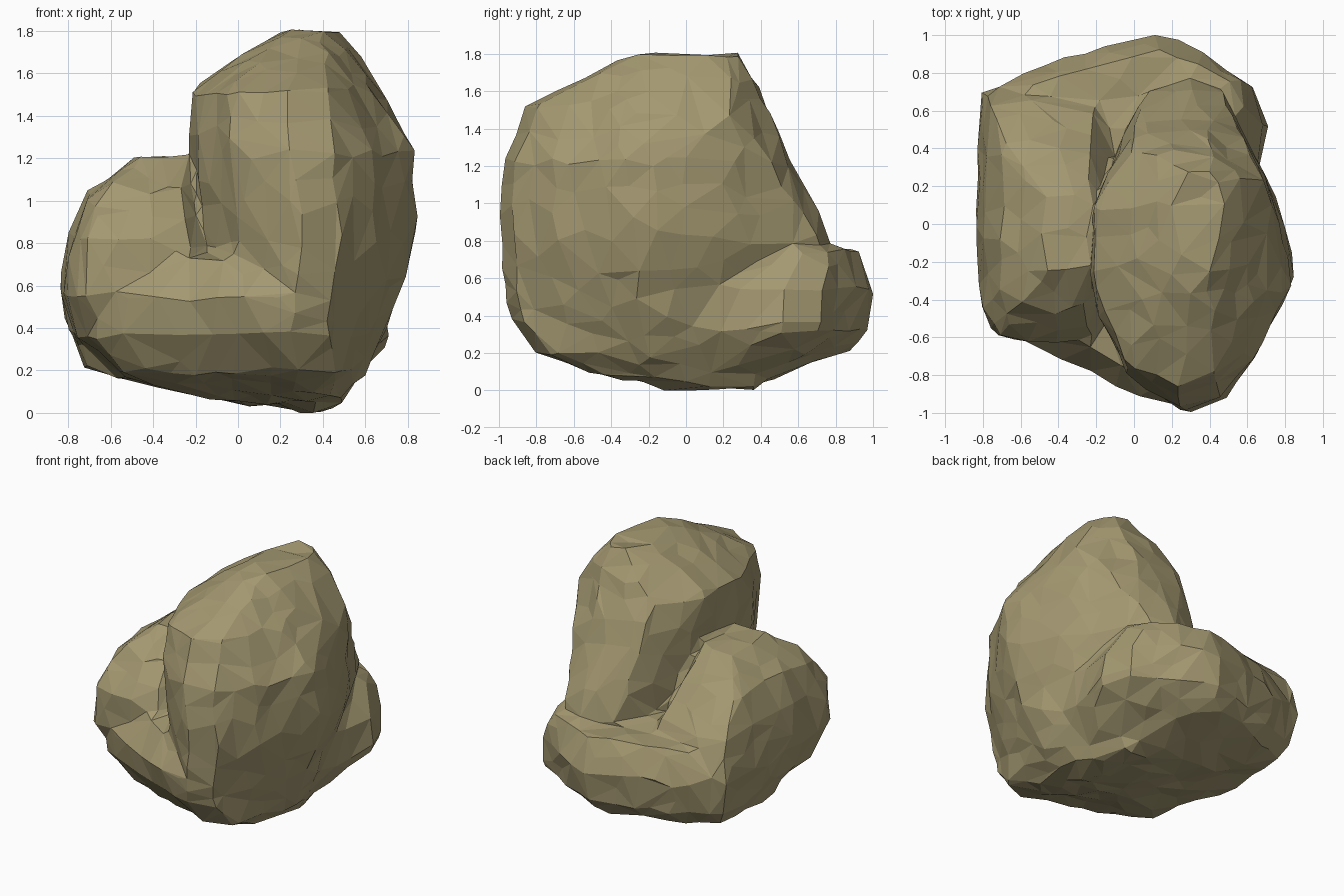
import bpy
import bmesh
from mathutils import noise

if "Cube" in bpy.data.objects:
    bpy.data.objects.remove(bpy.data.objects["Cube"])

stone = bpy.data.materials.new("sandy stone")
stone.use_nodes = True
color = (0.37, 0.315, 0.165, 1)
stone.diffuse_color = color
shader = stone.node_tree.nodes["Principled BSDF"]
shader.inputs["Base Color"].default_value = color
shader.inputs["Roughness"].default_value = 0.9

# Plan outlines seen from above, each within a square from -1 to 1
crown_plan = [(-1, 0.5), (-1, -0.15), (-0.62, -0.8), (0, -1), (0.4, -0.92),
              (0.85, -0.3), (1, 0.3), (0.95, 0.75), (0.4, 1), (-0.5, 1)]
trunk_plan = [(-1, 0.25), (-0.95, -0.35), (-0.65, -0.76), (-0.12, -1),
              (0.27, -0.92), (0.65, -0.6), (1, -0.15), (0.98, 0.05),
              (0.72, 0.38), (0.5, 0.63), (0.24, 0.92), (-0.12, 1),
              (-0.6, 0.93), (-0.8, 0.7)]
side_plan = [(-0.9, 1), (-0.95, 0.7), (-1, -0.1), (-0.92, -0.7), (-0.7, -0.95),
             (0, -1), (0.7, -0.95), (1, -0.5), (1, 0.3), (0.8, 0.9), (0, 1)]
back_plan = [(-1, 0.38), (-0.45, 0.74), (0.2, 1), (0.4, 0.9), (0.6, 0.68),
             (0.9, 0.48), (1, 0.06), (0.9, -1), (-1, -1)]
front_plan = [(-0.97, -0.13), (-0.75, -0.32), (-0.3, -0.57), (0, -0.77),
              (0.5, -1), (0.78, -0.86), (1, 0), (1, 1), (-1, 1)]

# Each lump is a stack of slices: height, x from, x to, y from, y to
crown = [
    (1.78, 0.22, 0.47, -0.28, 0.28),
    (1.66, 0.02, 0.57, -0.55, 0.34),
    (1.49, -0.22, 0.69, -0.85, 0.42),
]
trunk = [
    (1.2, -0.22, 0.83, -0.99, 0.57),
    (0.8, -0.13, 0.84, -1, 0.76),
    (0.4, -0.1, 0.71, -0.95, 0.72),
    (0.15, -0.1, 0.6, -0.74, 0.5),
    (-0.02, 0.27, 0.45, -0.1, 0.38),
]
side = [
    (1.18, -0.48, -0.21, -0.26, 0.15),
    (1.02, -0.71, -0.18, -0.46, 0.42),
    (0.8, -0.8, -0.14, -0.62, 0.66),
    (0.55, -0.84, -0.05, -0.63, 0.72),
    (0.33, -0.78, 0.1, -0.55, 0.65),
    (0.14, -0.55, 0.2, -0.42, 0.42),
]
back = [
    (0.73, -0.55, 0.56, 0.3, 0.92),
    (0.52, -0.78, 0.7, 0, 1.01),
    (0.3, -0.76, 0.69, 0, 0.97),
    (0.19, -0.72, 0.52, 0, 0.88),
    (0.02, 0, 0.45, -0.2, 0.4),
]
front = [
    (0.72, -0.35, 0.4, -0.85, -0.2),
    (0.52, -0.72, 0.5, -0.96, 0),
    (0.35, -0.7, 0.58, -0.93, 0),
    (0.17, -0.58, 0.58, -0.78, 0),
    (0.03, -0.1, 0.5, -0.35, 0.1),
]


def add_lump(bm, *stacks):
    """Wrap a convex skin around stacks of slices, each with its plan."""
    verts = []
    for plan, slices in stacks:
        for z, x0, x1, y0, y1 in slices:
            for u, v in plan:
                verts.append(bm.verts.new((
                    (x0 + x1 + u * (x1 - x0)) / 2,
                    (y0 + y1 + v * (y1 - y0)) / 2, z)))
    hull = bmesh.ops.convex_hull(bm, input=verts)
    inner = {g for g in hull["geom_interior"] if isinstance(g, bmesh.types.BMVert)}
    bmesh.ops.delete(bm, geom=list(inner), context="VERTS")


# Join the lumps into one boulder
bm = bmesh.new()
add_lump(bm, (crown_plan, crown), (trunk_plan, trunk))
add_lump(bm, (side_plan, side))
add_lump(bm, (back_plan, back))
add_lump(bm, (front_plan, front))
bmesh.ops.recalc_face_normals(bm, faces=bm.faces)
mesh = bpy.data.meshes.new("boulder")
bm.to_mesh(mesh)
bm.free()
boulder = bpy.data.objects.new("boulder", mesh)
bpy.context.collection.objects.link(boulder)
bpy.context.view_layer.objects.active = boulder
boulder.select_set(True)


def apply_modifier(kind, **settings):
    mod = boulder.modifiers.new(kind.lower(), kind)
    for key, value in settings.items():
        setattr(mod, key, value)
    bpy.ops.object.modifier_apply(modifier=mod.name)


apply_modifier("REMESH", mode="VOXEL", voxel_size=0.025)
apply_modifier("SMOOTH", factor=0.5, iterations=6)

# Weather the surface with broad dents and small chips
normals = [v.normal.copy() for v in mesh.vertices]
for v, n in zip(mesh.vertices, normals):
    dent = noise.noise(v.co * 3) * 0.015 + noise.noise(v.co * 7) * 0.015
    v.co += n * dent

# Break into flat facets
apply_modifier("DECIMATE", ratio=0.02)

# Rest on the ground
ground = min(v.co.z for v in mesh.vertices)
for v in mesh.vertices:
    v.co.z -= ground

mesh.materials.clear()
mesh.materials.append(stone)
mesh.shade_flat()
